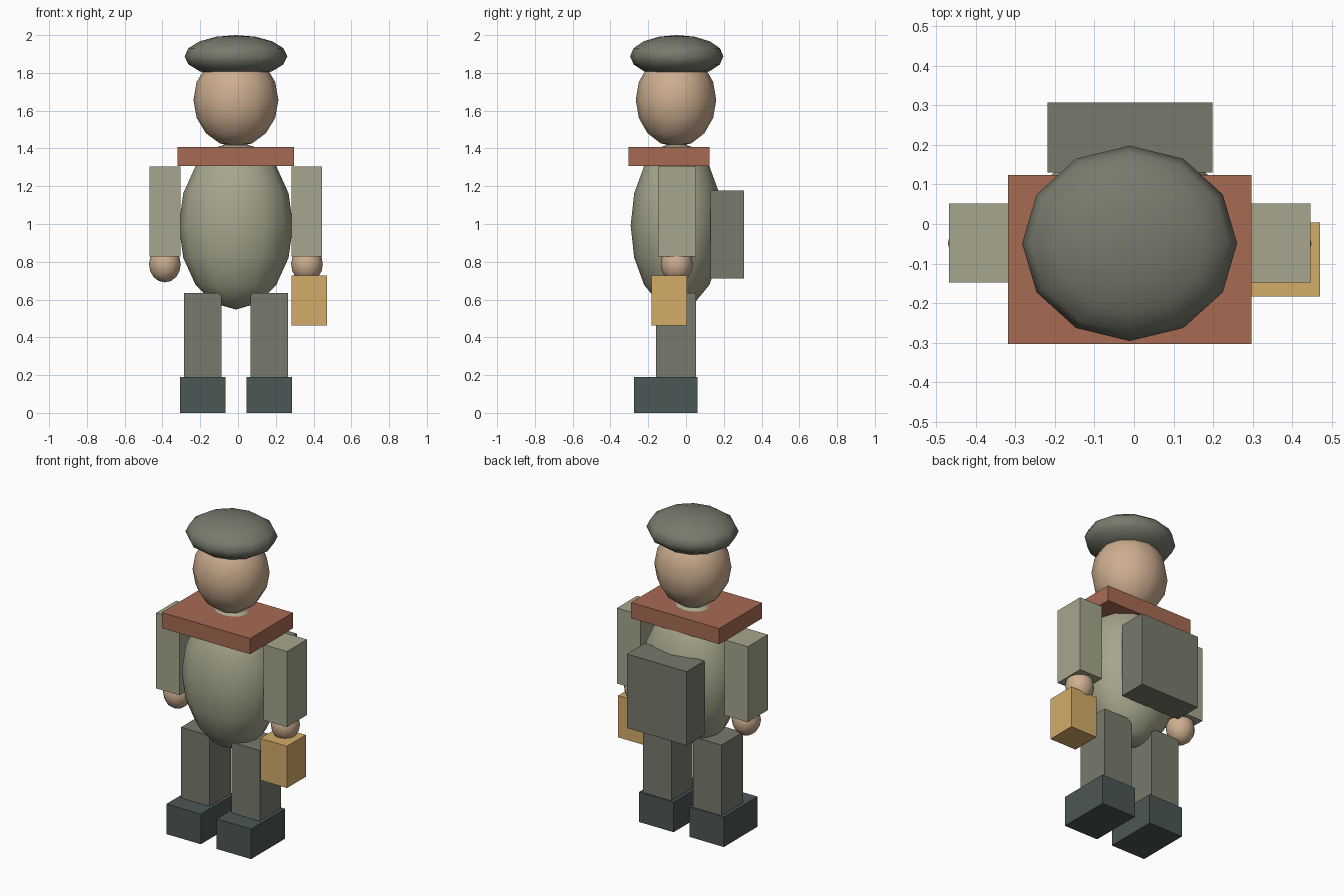
import bpy

if "Cube" in bpy.data.objects:
    bpy.data.objects.remove(bpy.data.objects["Cube"])

CX, CY = -0.011, -0.049   # body axis


def material(name, r, g, b):
    def lin(c):
        c /= 255
        return c / 12.92 if c <= 0.04045 else ((c + 0.055) / 1.055) ** 2.4
    m = bpy.data.materials.new(name)
    m.diffuse_color = (lin(r), lin(g), lin(b), 1)
    m.use_nodes = True
    m.node_tree.nodes["Principled BSDF"].inputs["Base Color"].default_value = m.diffuse_color
    return m


sage = material("sage cloth", 166, 166, 141)
grey = material("grey cloth", 120, 122, 108)
boot = material("dark boot leather", 75, 87, 85)
rust = material("rust scarf", 167, 107, 84)
amber = material("amber lantern", 212, 172, 105)
skin = material("skin", 205, 174, 144)


def box(name, x, y, z, mat):
    """Box from (min, max) ranges."""
    bpy.ops.mesh.primitive_cube_add(size=1, location=[sum(r) / 2 for r in (x, y, z)])
    o = bpy.context.object
    o.scale = [r[1] - r[0] for r in (x, y, z)]
    bpy.ops.object.transform_apply(location=False, rotation=False, scale=True)
    o.name = name
    o.data.materials.append(mat)


def ball(name, centre, radii, mat):
    """Smooth-shaded low-poly ellipsoid."""
    bpy.ops.mesh.primitive_uv_sphere_add(segments=12, ring_count=8, radius=1, location=centre)
    o = bpy.context.object
    o.scale = radii
    bpy.ops.object.transform_apply(location=False, rotation=False, scale=True)
    bpy.ops.object.shade_smooth()
    o.name = name
    o.data.materials.append(mat)


# Torso, head and cap
ball("torso", (CX, CY, 0.992), (0.302, 0.244, 0.445), sage)
ball("head", (CX, -0.053, 1.657), (0.225, 0.213, 0.249), skin)
ball("cap", (CX, CY, 1.888), (0.272, 0.247, 0.112), grey)

# Scarf collar and backpack
box("scarf", (-0.319, 0.297), (-0.304, 0.124), (1.308, 1.407), rust)
box("backpack", (-0.219, 0.198), (0.13, 0.307), (0.711, 1.178), grey)

# Limbs on both sides
for side, s in (("left", 1), ("right", -1)):
    def span(a, b):
        return sorted((CX + s * a, CX + s * b))
    box(side + "_arm", span(0.294, 0.457), (-0.148, 0.052), (0.828, 1.305), sage)
    ball(side + "_hand", (CX + s * 0.376, CY, 0.787), (0.084, 0.085, 0.096), skin)
    box(side + "_leg", span(0.076, 0.275), (-0.16, 0.054), (0.185, 0.636), grey)
    box(side + "_boot", span(0.055, 0.296), (-0.276, 0.061), (0, 0.19), boot)

# Lantern hanging from the left hand
box("lantern", (0.284, 0.471), (-0.183, 0.004), (0.463, 0.727), amber)
